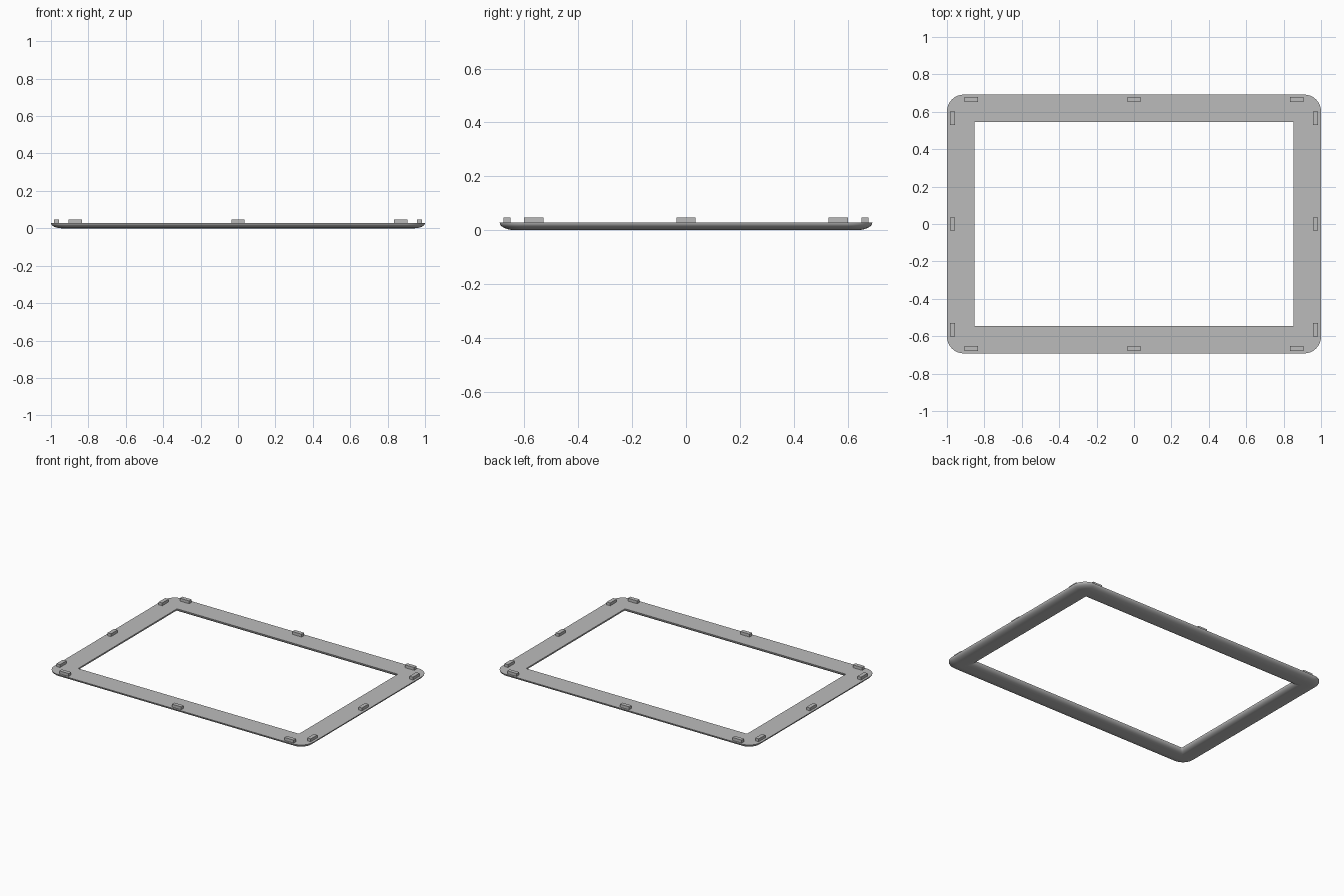
import bpy, bmesh, math
from mathutils import Vector

cube = bpy.data.objects.get("Cube")
if cube:
    bpy.data.objects.remove(cube)

HALF_X, HALF_Y = 1.0, 0.692
TOP, BORDER = 0.028, 0.146
CORNER, STEPS = 0.09, 8

grey = bpy.data.materials.new("mid_grey")
grey.use_nodes = True
colour = (0.5, 0.5, 0.5, 1)
grey.diffuse_color = colour
grey.node_tree.nodes["Principled BSDF"].inputs["Base Color"].default_value = colour


def finish(bm, name):
    bmesh.ops.recalc_face_normals(bm, faces=bm.faces)
    mesh = bpy.data.meshes.new(name)
    bm.to_mesh(mesh)
    bm.free()
    mesh.materials.append(grey)
    obj = bpy.data.objects.new(name, mesh)
    bpy.context.collection.objects.link(obj)
    return obj


def rounded_loop(bm, inset, z):
    """Ring of vertices along a rounded rectangle set in from the outer edge."""
    r = max(CORNER - inset, 0.006)
    cx, cy = HALF_X - inset - r, HALF_Y - inset - r
    ring = []
    for k, (sx, sy) in enumerate([(1, 1), (-1, 1), (-1, -1), (1, -1)]):
        for i in range(STEPS + 1):
            a = math.pi / 2 * (k + i / STEPS)
            ring.append(bm.verts.new((sx * cx + r * math.cos(a), sy * cy + r * math.sin(a), z)))
    return ring


# Cross-section: flat top, rounded underside with a wide outer and tight inner curve
def arc(width, t):
    return width * (1 - math.cos(t)), TOP * (1 - math.sin(t))


angles = [math.pi / 2 * i / 8 for i in range(9)]
section = [arc(0.06, t) for t in angles]
section += [(BORDER - w, z) for w, z in (arc(0.04, t) for t in reversed(angles))]

# Frame: rings bridged all the way round the cross-section
bm = bmesh.new()
rings = [rounded_loop(bm, inset, z) for inset, z in section]
for a, b in zip(rings, rings[1:] + rings[:1]):
    for i in range(len(a)):
        j = (i + 1) % len(a)
        bm.faces.new((a[i], a[j], b[j], b[i]))
frame = finish(bm, "bezel_frame")
bpy.context.view_layer.objects.active = frame
frame.select_set(True)
bpy.ops.object.shade_smooth_by_angle(angle=math.radians(35))


# Clips: small blocks standing on the flat top
def clip(name, x, y, sx, sy):
    bm = bmesh.new()
    bmesh.ops.create_cube(bm, size=1)
    bottom, top = 0.02, 0.048
    bmesh.ops.scale(bm, vec=Vector((sx, sy, top - bottom)), verts=bm.verts)
    bmesh.ops.translate(bm, vec=Vector((x, y, (top + bottom) / 2)), verts=bm.verts)
    finish(bm, name)


LENGTH, WIDTH = 0.072, 0.027
for side in (-1, 1):
    for place, step in (("first", -1), ("middle", 0), ("last", 1)):
        clip(("front" if side < 0 else "back") + "_clip_" + place,
             step * 0.87, side * 0.665, LENGTH, WIDTH)
        clip(("right" if side < 0 else "left") + "_clip_" + place,
             side * 0.97, step * 0.565, WIDTH, LENGTH)
